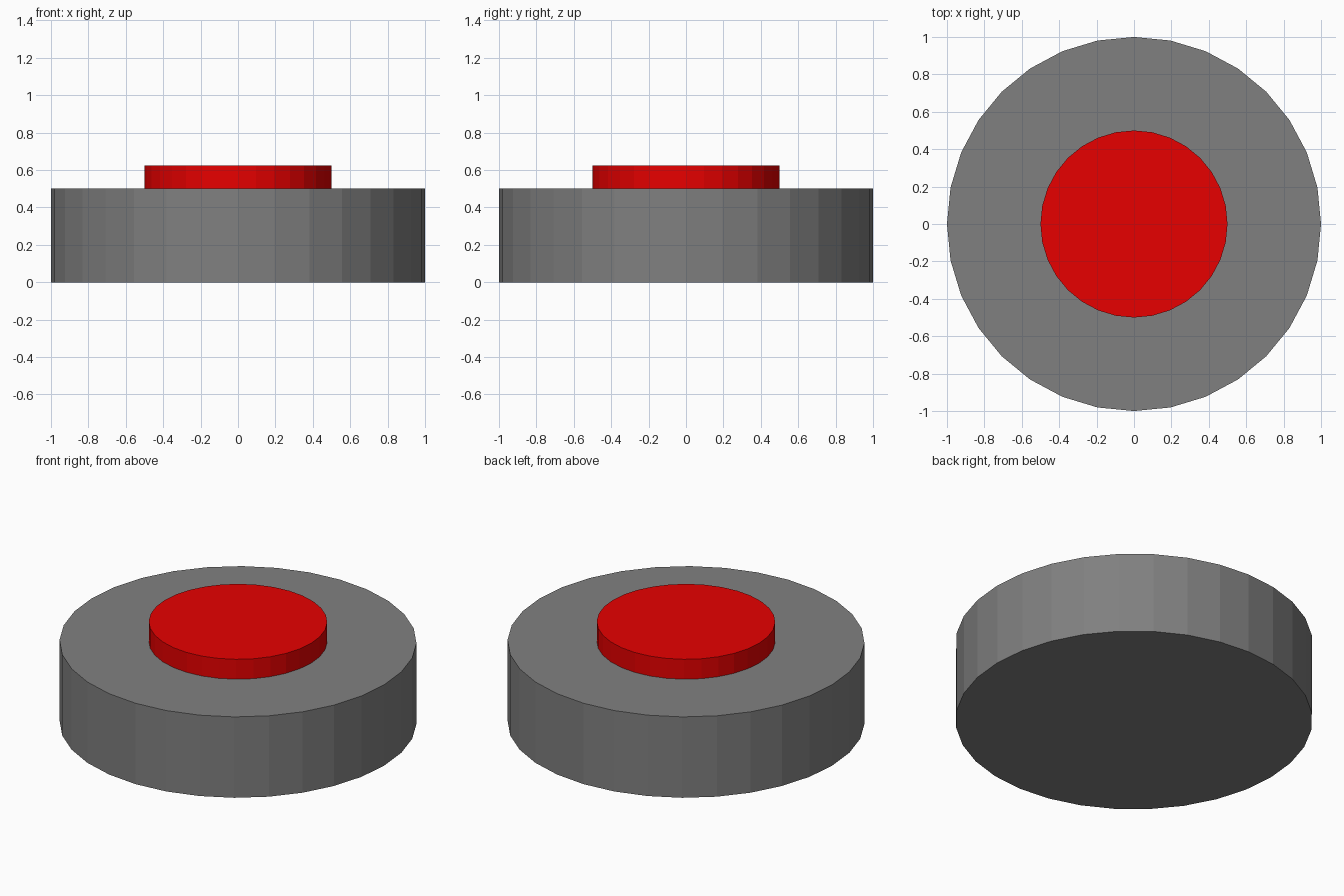
import bpy

if "Cube" in bpy.data.objects:
    bpy.data.objects.remove(bpy.data.objects["Cube"])


def disc(name, radius, bottom, top, color):
    """Flat-sided upright 32-gon cylinder between two heights."""
    bpy.ops.mesh.primitive_cylinder_add(
        vertices=32, radius=radius, depth=top - bottom,
        location=(0, 0, (bottom + top) / 2))
    obj = bpy.context.object
    obj.name = name
    mat = bpy.data.materials.new(name + "_color")
    mat.diffuse_color = (*color, 1)
    mat.use_nodes = True
    mat.node_tree.nodes["Principled BSDF"].inputs["Base Color"].default_value = mat.diffuse_color
    obj.data.materials.append(mat)
    return obj


# Wide dark grey housing
disc("base", 1.0, 0.0, 0.5, (0.216, 0.216, 0.216))

# Red push button, seated slightly into the housing
disc("button", 0.5, 0.45, 0.623, (0.8, 0.0, 0.0))
